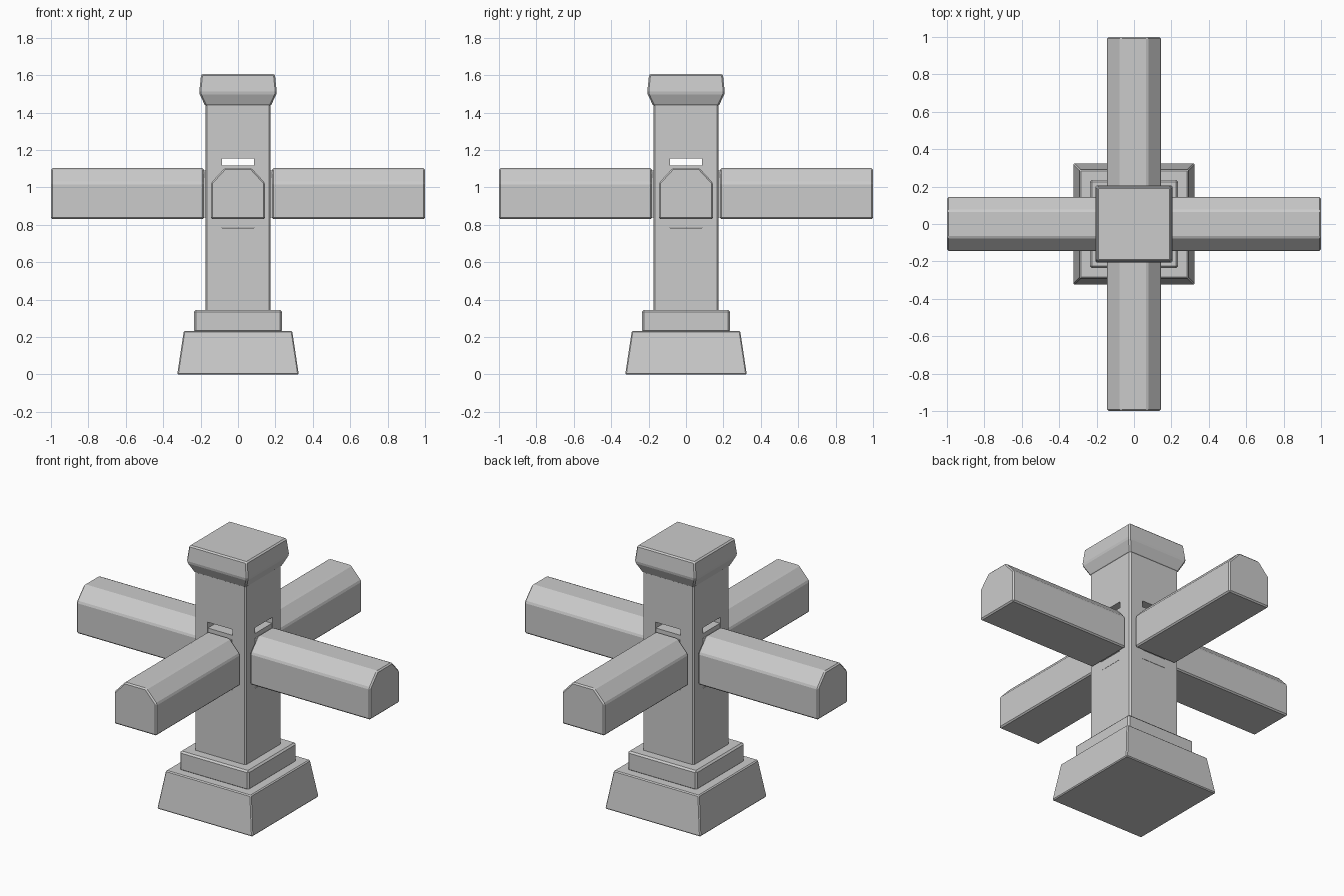
import bpy, bmesh
from math import radians
from mathutils import Matrix

if "Cube" in bpy.data.objects:
    bpy.data.objects.remove(bpy.data.objects["Cube"])


def finish(name, bm, bevel=0.0):
    """Turn a bmesh into a flat-shaded object with an optional edge bevel."""
    bmesh.ops.recalc_face_normals(bm, faces=bm.faces)
    mesh = bpy.data.meshes.new(name)
    bm.to_mesh(mesh)
    bm.free()
    obj = bpy.data.objects.new(name, mesh)
    bpy.context.collection.objects.link(obj)
    if bevel:
        mod = obj.modifiers.new("edge_bevel", 'BEVEL')
        mod.width = bevel
        mod.segments = 1
        mod.limit_method = 'ANGLE'
        mod.angle_limit = radians(30)
    return obj


def square_stack(name, levels, bevel=0.0):
    """Loft square sections given as (half width, height)."""
    bm = bmesh.new()
    rings = [[bm.verts.new((sx * h, sy * h, z))
              for sx, sy in ((-1, -1), (1, -1), (1, 1), (-1, 1))]
             for h, z in levels]
    for a, b in zip(rings, rings[1:]):
        for i in range(4):
            j = (i + 1) % 4
            bm.faces.new((a[i], a[j], b[j], b[i]))
    bm.faces.new(rings[0][::-1])
    bm.faces.new(rings[-1])
    return finish(name, bm, bevel)


def bar(name, profile, x0, x1, turn, bevel=0.0):
    """Extrude a (y, z) profile along x, then turn it about the z axis."""
    bm = bmesh.new()
    face = bm.faces.new([bm.verts.new((x0, y, z)) for y, z in profile])
    new = bmesh.ops.extrude_face_region(bm, geom=[face])["geom"]
    bmesh.ops.translate(bm, vec=(x1 - x0, 0, 0),
                        verts=[v for v in new if isinstance(v, bmesh.types.BMVert)])
    bmesh.ops.transform(bm, matrix=Matrix.Rotation(radians(turn), 4, 'Z'), verts=bm.verts)
    return finish(name, bm, bevel)


def rect(w, z0, z1):
    return [(-w, z0), (w, z0), (w, z1), (-w, z1)]


# Stepped foot
square_stack("base", [(0.325, 0), (0.29, 0.232)], 0.006)
square_stack("plinth", [(0.235, 0.225), (0.235, 0.345)], 0.01)

# Post and flared cap
post = square_stack("post", [(0.174, 0.335), (0.174, 1.45)], 0.008)
square_stack("cap", [(0.175, 1.435), (0.208, 1.505), (0.197, 1.607)], 0.008)

# Crossing mortises through the post, with a tenon bar in each
for label, turn in (("side", 0), ("front", 90)):
    cutter = bar(label + "_mortise_cutter", rect(0.085, 0.782, 1.155), -0.4, 0.4, turn)
    cutter.hide_render = True
    cutter.hide_viewport = True
    cut = post.modifiers.new(label + "_mortise", 'BOOLEAN')
    cut.operation = 'DIFFERENCE'
    cut.solver = 'EXACT'
    cut.object = cutter
    bar(label + "_tenon", rect(0.0845, 0.785, 1.118), -0.172, 0.172, turn)
    bar(label + "_tenon_link", rect(0.08, 0.84, 1.09), -0.25, 0.25, turn)

# Four rails with chamfered tops
rail_profile = [(-0.144, 0.83), (0.144, 0.83), (0.144, 1.025),
                (0.072, 1.103), (-0.072, 1.103), (-0.144, 1.025)]
for label, turn in (("right", 0), ("back", 90), ("left", 180), ("front", 270)):
    bar(label + "_rail", rail_profile, 0.182, 1.0, turn, 0.008)
